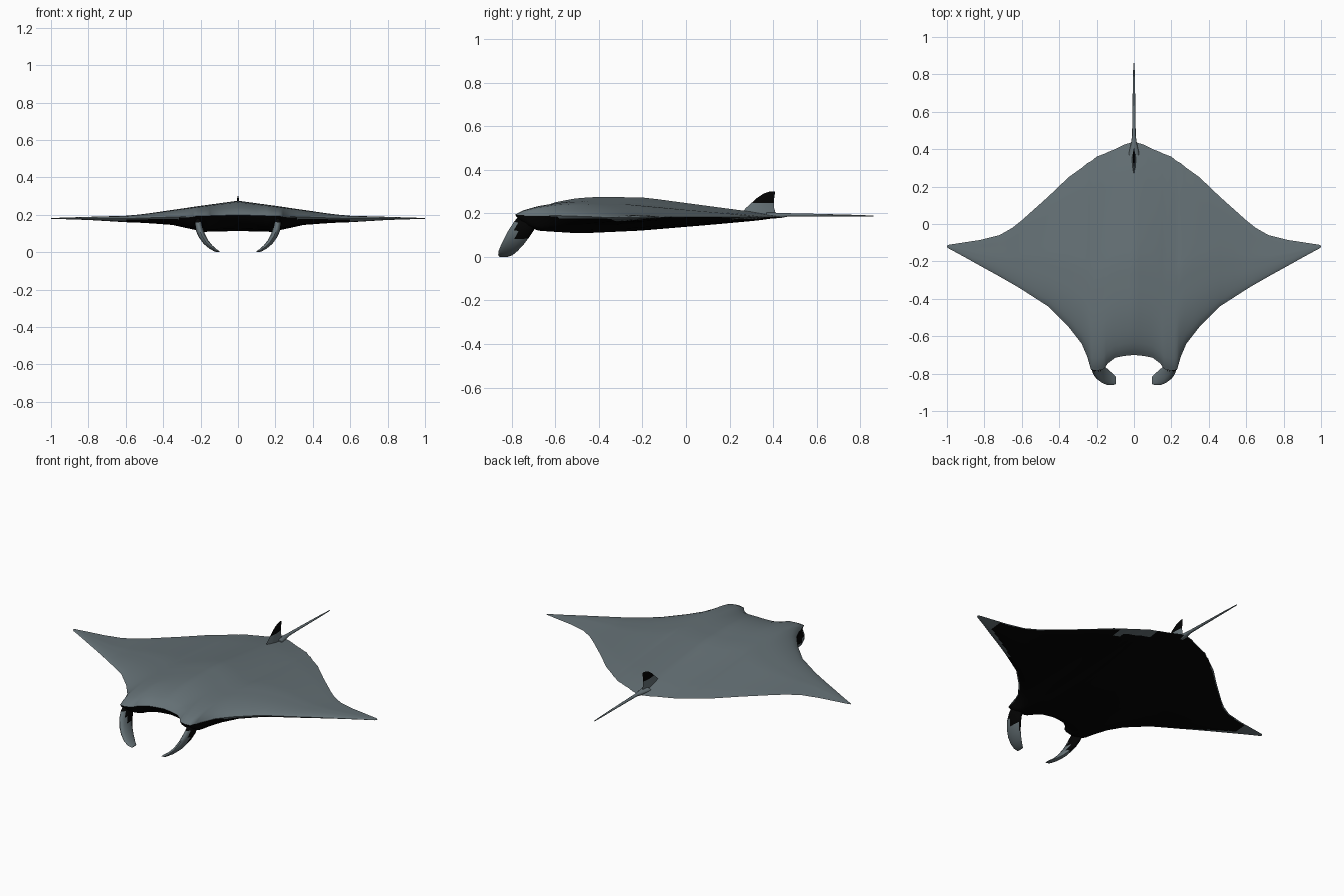
import bpy, bmesh, math
from mathutils import Vector

if "Cube" in bpy.data.objects:
    bpy.data.objects.remove(bpy.data.objects["Cube"])


def material(name, rgb):
    m = bpy.data.materials.new(name)
    m.diffuse_color = (*rgb, 1)
    m.use_nodes = True
    m.node_tree.nodes["Principled BSDF"].inputs["Base Color"].default_value = m.diffuse_color
    return m


SKIN = material("slate grey", (0.13, 0.165, 0.18))
DARK = material("black", (0.001, 0.001, 0.001))


def lerp(table, v, k=1):
    """Piecewise linear lookup of column k in a table sorted by column 0."""
    for a, b in zip(table, table[1:]):
        if v <= b[0]:
            f = (v - a[0]) / (b[0] - a[0])
            return a[k] + (b[k] - a[k]) * max(f, 0)
    return table[-1][k]


def finish(name, bm, angle=60):
    bmesh.ops.recalc_face_normals(bm, faces=bm.faces)
    me = bpy.data.meshes.new(name)
    bm.to_mesh(me)
    bm.free()
    ob = bpy.data.objects.new(name, me)
    bpy.context.collection.objects.link(ob)
    me.materials.append(SKIN)
    me.materials.append(DARK)
    bpy.ops.object.select_all(action='DESELECT')
    ob.select_set(True)
    bpy.context.view_layer.objects.active = ob
    bpy.ops.object.shade_smooth_by_angle(angle=math.radians(angle))
    return ob


def loft(bm, rings):
    """Skin closed rings of points and cap both ends."""
    vs = [[bm.verts.new(p) for p in r] for r in rings]
    n = len(vs[0])
    for a, b in zip(vs, vs[1:]):
        for i in range(n):
            bm.faces.new((a[i], a[(i + 1) % n], b[(i + 1) % n], b[i]))
    bm.faces.new(vs[0])
    bm.faces.new(vs[-1])


# Body and wings: outline (x, front y, back y), height along chord, height across span
OUTLINE = [(0, -.70, .44), (.05, -.705, .425), (.1, -.715, .40), (.14, -.745, .385),
           (.16, -.775, .375), (.2, -.785, .36), (.23, -.78, .335), (.25, -.71, .325),
           (.28, -.64, .30), (.35, -.55, .25), (.46, -.44, .145), (.6, -.35, .02),
           (.65, -.32, -.02), (.72, -.28, -.06), (.82, -.225, -.085), (.9, -.18, -.097),
           (.97, -.142, -.108), (.99, -.132, -.111), (1.0, -.123, -.117)]
TOP = [(0, 0), (.03, .027), (.08, .05), (.16, .07), (.25, .08), (.45, .08),
       (.7, .046), (.88, .022), (1, 0)]
BELLY = [(0, 0), (.02, .03), (.05, .055), (.09, .073), (.25, .083), (.45, .07),
         (.7, .042), (.9, .018), (1, 0)]
TOP_SPAN = [(0, 1), (.2, .72), (.4, .42), (.5, .26), (.6, .17), (.8, .10), (1, .02)]
BELLY_SPAN = [(0, 1), (.18, 1), (.25, .8), (.35, .5), (.5, .32), (.8, .1), (1, .02)]

half = []
for a, b in zip(OUTLINE, OUTLINE[1:]):
    half += [a[0], (a[0] + b[0]) / 2]
half.append(1.0)
stations = [-x for x in reversed(half[1:])] + half
N = 26
chord = [(1 - math.cos(math.pi * i / N)) / 2 for i in range(N + 1)]


def body_point(x, t, upper):
    ax = abs(x)
    yf, yb = lerp(OUTLINE, ax), lerp(OUTLINE, ax, 2)
    front = .18 + .02 * max(0, 1 - ax / .6)
    z = front + (.183 - front) * t
    if upper:
        z += lerp(TOP, t) * lerp(TOP_SPAN, ax)
    else:
        z -= lerp(BELLY, t) * lerp(BELLY_SPAN, ax)
    return (x, yf + (yb - yf) * t, z)


bm = bmesh.new()
loft(bm, [[body_point(x, t, True) for t in chord] +
          [body_point(x, t, False) for t in reversed(chord[1:-1])] for x in stations])
bm.normal_update()
body = finish("body", bm)
for p in body.data.polygons:
    x, y, z = p.center
    ax = abs(x)
    yf, yb = lerp(OUTLINE, ax), lerp(OUTLINE, ax, 2)
    rim = .008 + (.025 if ax > .6 else 0)
    under = p.normal.z < 0 and y > yf + rim * (ax > .24) and y < yb - .008
    patch = .15 < x < .3 and y > yb - .07
    p.material_index = int(under and ax < .87 and not patch)

# Head fins: flat curved blades, centre (x, y, z), half width along y, half thickness
HORN = [(.212, -.725, .185, .045, .014), (.213, -.735, .16, .055, .02),
        (.207, -.755, .125, .058, .021), (.194, -.776, .09, .056, .019),
        (.172, -.798, .055, .051, .016), (.145, -.816, .028, .044, .012),
        (.120, -.828, .010, .034, .008), (.098, -.836, .002, .022, .003)]
for side, name in ((1, "head_fin_right"), (-1, "head_fin_left")):
    rings = []
    for i, (x, y, z, w, h) in enumerate(HORN):
        p, q = HORN[max(i - 1, 0)], HORN[min(i + 1, len(HORN) - 1)]
        d = Vector((q[0] - p[0], 0, q[2] - p[2])).normalized()
        nrm = Vector((-d.z, 0, d.x))
        ring = []
        for k in range(14):
            c, s = math.cos(k * math.tau / 14), math.sin(k * math.tau / 14)
            v = Vector((x, y + w * c, z)) + nrm * h * s
            ring.append((side * v.x, v.y, max(v.z, 0)))
        rings.append(ring)
    bm = bmesh.new()
    loft(bm, rings)
    horn = finish(name, bm)
    for p in horn.data.polygons:
        p.material_index = int(p.center.z > .07 and p.center.y > -.775 + (.12 - p.center.z) * .3)

# Dorsal fin: lens sections (front y, back y, z, half thickness)
bm = bmesh.new()
rings = []
for yf, yb, z, h in ((.25, .415, .19, .012), (.272, .405, .222, .008), (.30, .404, .247, .006),
                     (.325, .405, .27, .005), (.355, .408, .29, .004), (.385, .408, .30, .002)):
    c = (yf * .4 + yb * .6)
    rings.append([(0, yf, z), (h * .8, (yf + c) / 2, z), (h, c, z), (0, yb, z),
                  (-h, c, z), (-h * .8, (yf + c) / 2, z)])
loft(bm, rings)
fin = finish("dorsal_fin", bm)
for p in fin.data.polygons:
    p.material_index = int(p.center.z > .247)

# Tail: tapering whip (y, z, half width, half height)
bm = bmesh.new()
rings = []
for y, z, w, h in ((.37, .19, .03, .014), (.43, .19, .016, .013), (.47, .193, .010, .008),
                   (.6, .192, .008, .006), (.75, .190, .006, .004), (.86, .188, .003, .002)):
    rings.append([(w * math.cos(k * math.tau / 10), y, z + h * math.sin(k * math.tau / 10))
                  for k in range(10)])
loft(bm, rings)
finish("tail", bm)
